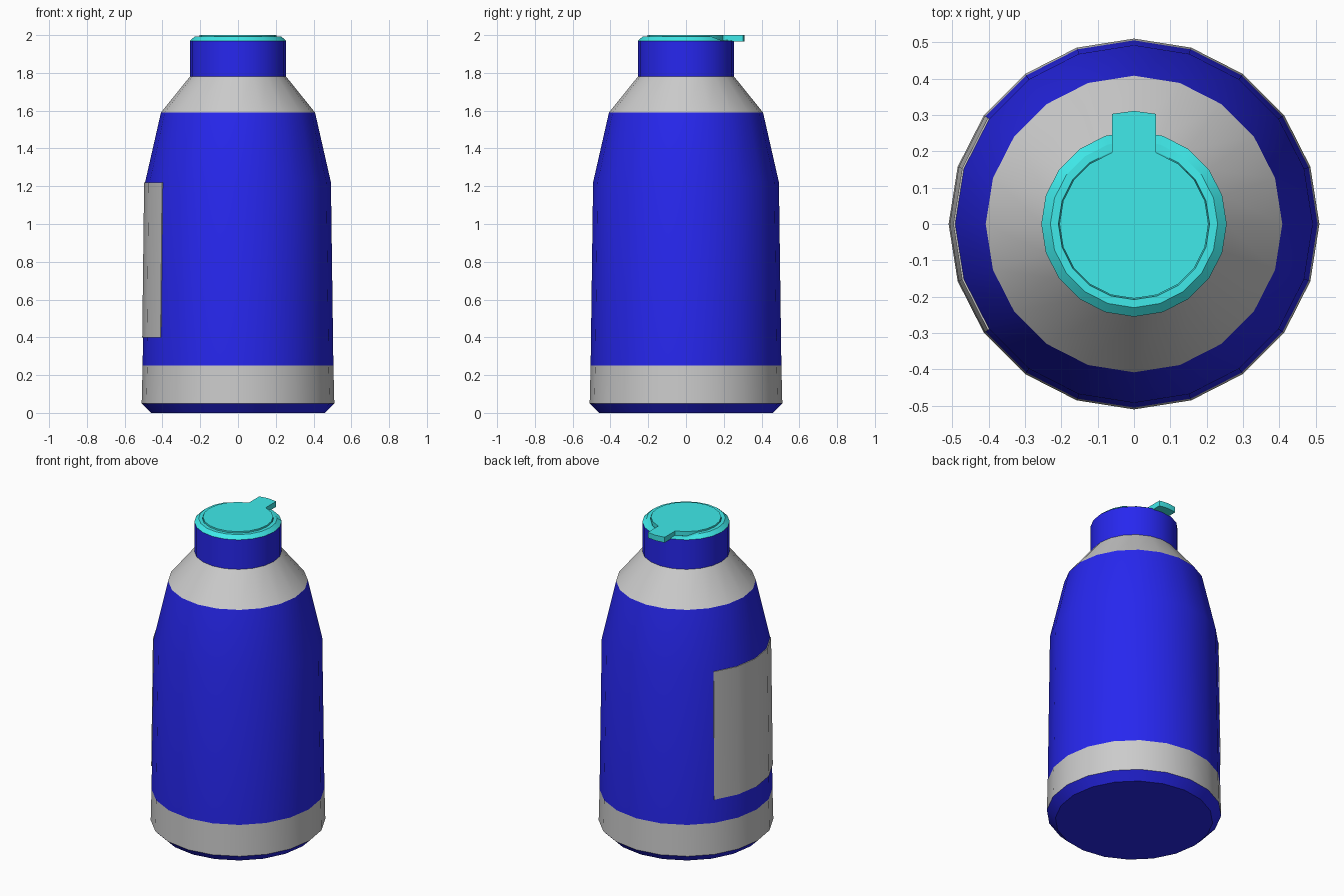
import bpy, bmesh
from math import radians, sin, cos

if "Cube" in bpy.data.objects:
    bpy.data.objects.remove(bpy.data.objects["Cube"])

SIDES = 20


def material(name, color):
    m = bpy.data.materials.new(name)
    m.diffuse_color = color
    m.use_nodes = True
    m.node_tree.nodes["Principled BSDF"].inputs["Base Color"].default_value = m.diffuse_color
    return m


BLUE = material("blue", (0.02, 0.02, 0.86, 1))
CYAN = material("cyan", (0.05, 0.82, 0.82, 1))


def finish(bm, name, mat=None):
    bmesh.ops.recalc_face_normals(bm, faces=bm.faces)
    mesh = bpy.data.meshes.new(name)
    bm.to_mesh(mesh)
    bm.free()
    ob = bpy.data.objects.new(name, mesh)
    bpy.context.collection.objects.link(ob)
    if mat:
        mesh.materials.append(mat)
    bpy.ops.object.select_all(action='DESELECT')
    ob.select_set(True)
    bpy.context.view_layer.objects.active = ob
    bpy.ops.object.shade_smooth_by_angle(angle=radians(25))
    return ob


def polar(r, step, z):
    a = radians(360 / SIDES * step)
    return (r * cos(a), r * sin(a), z)


def lathe(name, profile, mat=None, cap_bottom=False, cap_top=False):
    bm = bmesh.new()
    rings = [[bm.verts.new(polar(r, i, z)) for i in range(SIDES)] for r, z in profile]
    for lo, hi in zip(rings, rings[1:]):
        for i in range(SIDES):
            j = (i + 1) % SIDES
            bm.faces.new((lo[i], lo[j], hi[j], hi[i]))
    if cap_bottom:
        bm.faces.new(rings[0][::-1])
    if cap_top:
        bm.faces.new(rings[-1])
    return finish(bm, name, mat)


# Bottle, stacked in colour bands
lathe("base", [(0.46, 0), (0.51, 0.05)], BLUE, cap_bottom=True)
lathe("lower_band", [(0.51, 0.05), (0.505, 0.25)])
lathe("body", [(0.505, 0.25), (0.492, 1.22), (0.408, 1.59)], BLUE)
lathe("shoulder", [(0.408, 1.59), (0.255, 1.78)])
lathe("neck", [(0.255, 1.78), (0.255, 1.97)], BLUE, cap_top=True)

# Label wrapped over four sides on the left, with thin edges
bm = bmesh.new()
cols = []
for step in range(8, 13):
    cols.append([bm.verts.new(polar(r, step, z)) for r, z in
                 ((0.499, 0.4), (0.507, 0.4), (0.497, 1.22), (0.489, 1.22))])
for a, b in zip(cols, cols[1:]):
    for k in range(4):
        n = (k + 1) % 4
        bm.faces.new((a[k], b[k], b[n], a[n]))
bm.faces.new(cols[0])
bm.faces.new(cols[-1][::-1])
finish(bm, "label")

# Cap rim, which dips at the back to clear the lid tab
rim = lathe("cap_rim", [(0.255, 1.97), (0.23, 1.992), (0.208, 1.992), (0.205, 1.972)], CYAN)
for v in rim.data.vertices:
    if v.co.y > 0.16 and abs(v.co.x) < 0.145:
        v.co.z = min(v.co.z, 1.973)

# Lid disc with a thumb tab at the back
outline = [polar(0.205, i, 1.965) for i in range(-7, 4)]
outline = [polar(0.205, i, 1.965) for i in range(7, 24)]
outline += [(0.06, 0.197, 1.965), (0.06, 0.303, 1.965), (0, 0.311, 1.965),
            (-0.06, 0.303, 1.965), (-0.06, 0.197, 1.965)]
bm = bmesh.new()
face = bm.faces.new([bm.verts.new(p) for p in outline])
top = bmesh.ops.extrude_face_region(bm, geom=[face], use_keep_orig=True)["geom"]
bmesh.ops.translate(bm, vec=(0, 0, 0.035),
                    verts=[g for g in top if isinstance(g, bmesh.types.BMVert)])
finish(bm, "lid", CYAN)
